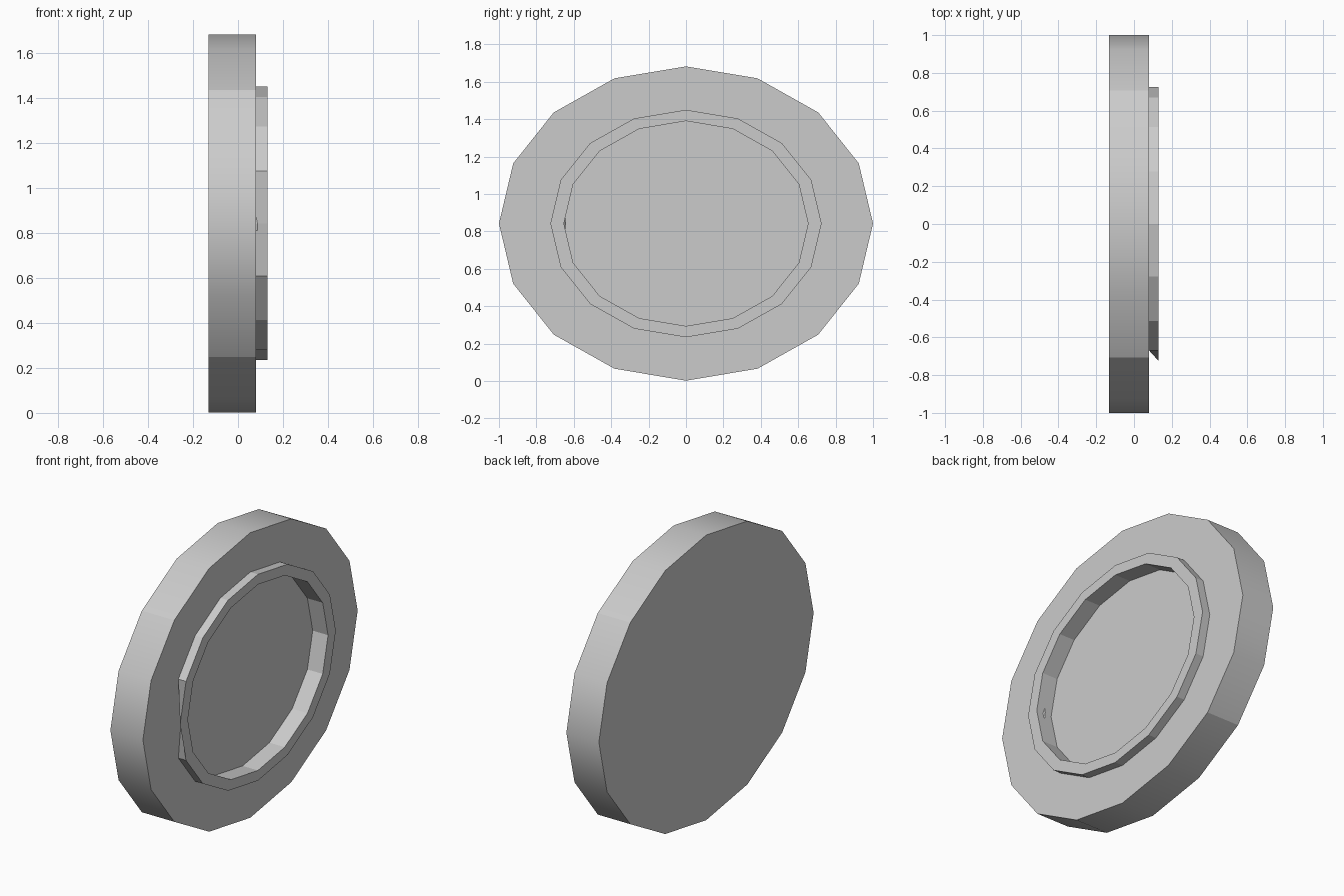
import bpy, bmesh
from math import sin, cos, pi

if "Cube" in bpy.data.objects:
    bpy.data.objects.remove(bpy.data.objects["Cube"])

SIDES = 16
CENTRE_Z = 0.842

bm = bmesh.new()


def loop(x, ry, rz):
    """One oval ring of vertices facing along x."""
    return [bm.verts.new((x, ry * cos(2 * pi * i / SIDES),
                          CENTRE_Z + rz * sin(2 * pi * i / SIDES)))
            for i in range(SIDES)]


def bridge(a, b):
    return [bm.faces.new((a[i], a[(i + 1) % SIDES], b[(i + 1) % SIDES], b[i]))
            for i in range(SIDES)]


# Profile from the back of the disc, over the raised rim, to the recessed floor
loops = [
    loop(-0.132, 1.0, 0.84),     # back edge
    loop(0.08, 1.0, 0.84),       # front edge
    loop(0.08, 0.725, 0.608),    # rim base
    loop(0.13, 0.725, 0.608),    # rim outer top
    loop(0.13, 0.653, 0.548),    # rim inner top
    loop(0.03, 0.653, 0.548),    # recess floor
]
# Notch: one rim base corner is pulled inward, just through the inner wall
loops[2][SIDES // 2].co.y = -0.642

bands = [bridge(a, b) for a, b in zip(loops, loops[1:])]
bm.faces.new(loops[0])
bm.faces.new(loops[-1])
bmesh.ops.recalc_face_normals(bm, faces=bm.faces[:])

# Outer wall is smooth, broken by sharp creases at the four diagonals
for face in bands[0]:
    face.smooth = True
    for edge in face.edges:
        if any(len_face not in bands[0] for len_face in edge.link_faces):
            edge.smooth = False
for i in range(2, SIDES, 4):
    bm.edges.get((loops[0][i], loops[1][i])).smooth = False

mesh = bpy.data.meshes.new("oval_plate")
bm.to_mesh(mesh)
bm.free()
bpy.context.collection.objects.link(bpy.data.objects.new("oval_plate", mesh))
